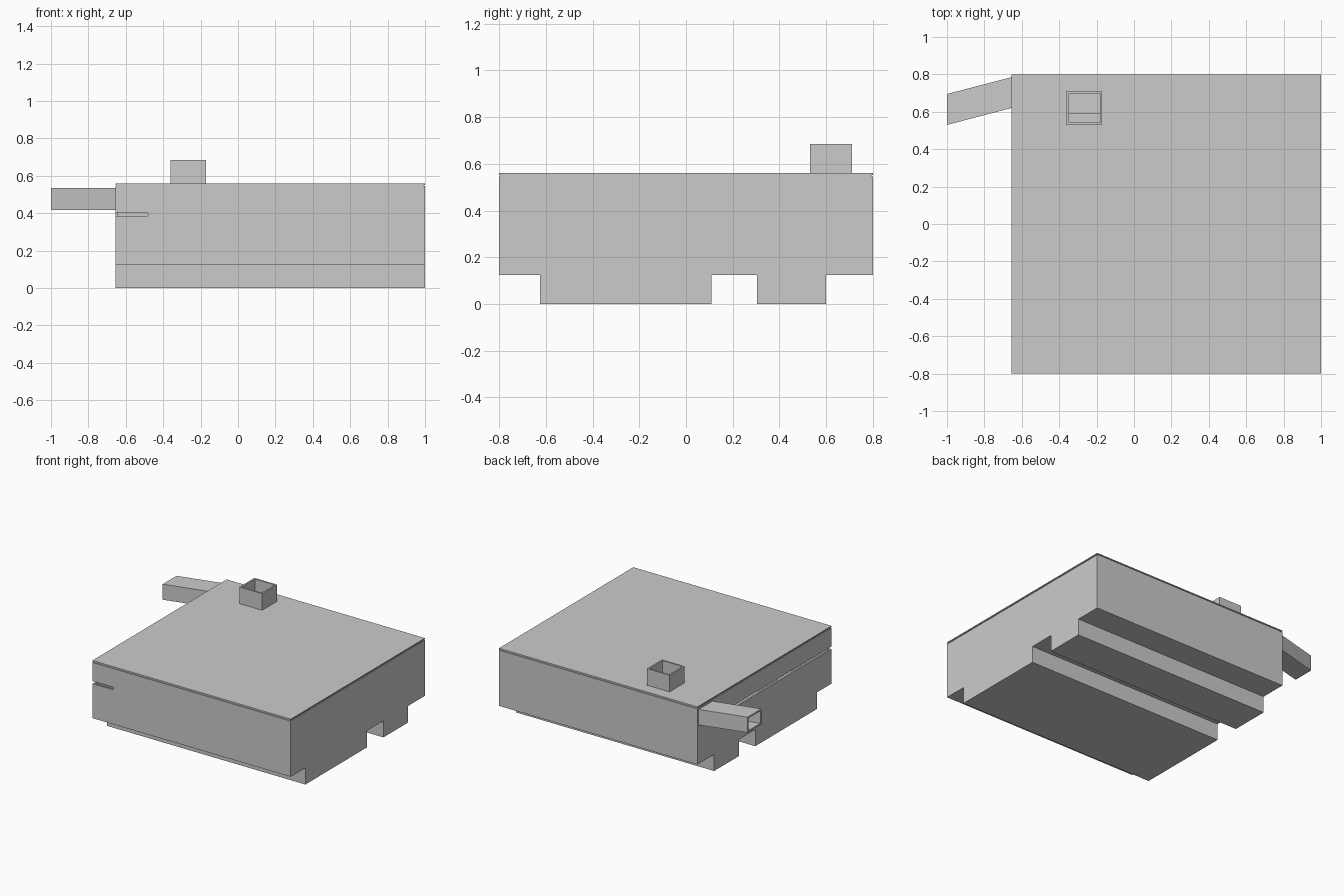
import bpy, bmesh, math
from mathutils import Vector

if "Cube" in bpy.data.objects:
    bpy.data.objects.remove(bpy.data.objects["Cube"])

T = 0.012                      # sheet thickness
X0, X1, Y = -0.655, 1.0, 0.8   # case extents


def new_object(name, bm):
    bmesh.ops.recalc_face_normals(bm, faces=bm.faces)
    me = bpy.data.meshes.new(name)
    bm.to_mesh(me)
    bm.free()
    ob = bpy.data.objects.new(name, me)
    bpy.context.collection.objects.link(ob)
    return ob


def prism(name, loop, offset):
    """Sweep a closed 3D loop by an offset vector into a solid."""
    bm = bmesh.new()
    a = [bm.verts.new(p) for p in loop]
    b = [bm.verts.new(Vector(p) + Vector(offset)) for p in loop]
    bm.faces.new(a)
    bm.faces.new(b)
    for i in range(len(a)):
        j = (i + 1) % len(a)
        bm.faces.new((a[i], a[j], b[j], b[i]))
    return new_object(name, bm)


def sleeve(name, rect, inset, offset):
    """Open-ended rectangular duct; rect and inset are 4-point loops."""
    bm = bmesh.new()
    off = Vector(offset)
    loops = [[bm.verts.new(p) for p in rect],
             [bm.verts.new(Vector(p) + off) for p in rect],
             [bm.verts.new(Vector(p) + off) for p in inset],
             [bm.verts.new(p) for p in inset]]
    for k in range(4):
        a, b = loops[k], loops[(k + 1) % 4]
        for i in range(4):
            j = (i + 1) % 4
            bm.faces.new((a[i], a[j], b[j], b[i]))
    return new_object(name, bm)


def rect_xy(x0, x1, y0, y1, z, d=0):
    return [(x0 + d, y0 + d, z), (x1 - d, y0 + d, z),
            (x1 - d, y1 - d, z), (x0 + d, y1 - d, z)]


def rect_yz(y0, y1, z0, z1, x, d=0):
    return [(x, y0 + d, z0 + d), (x, y1 - d, z0 + d),
            (x, y1 - d, z1 - d), (x, y0 + d, z1 - d)]


def apply_modifier(ob, mod):
    bpy.context.view_layer.objects.active = ob
    bpy.ops.object.modifier_apply(modifier=mod.name)


def cut(ob, cutter):
    m = ob.modifiers.new("cut", 'BOOLEAN')
    m.operation, m.solver, m.object = 'DIFFERENCE', 'EXACT', cutter
    cutter.hide_render = True
    apply_modifier(ob, m)
    bpy.data.objects.remove(cutter, do_unlink=True)


# Case: stepped profile with two runners, open top, sheet thickness
profile = [(-Y, .545), (-Y, .125), (-.625, .125), (-.625, 0), (.11, 0),
           (.11, .125), (.305, .125), (.305, 0), (.6, 0), (.6, .125),
           (Y, .125), (Y, .545)]
case = prism("case", [(X0, y, z) for y, z in profile], (X1 - X0, 0, 0))
bm = bmesh.new()
bm.from_mesh(case.data)
top = [f for f in bm.faces if all(v.co.z > .54 for v in f.verts)]
bmesh.ops.delete(bm, geom=top, context='FACES_ONLY')
bm.to_mesh(case.data)
bm.free()
solid = case.modifiers.new("sheet", 'SOLIDIFY')
solid.thickness, solid.offset = T, -1
solid.use_even_offset = True
solid.use_quality_normals = True
apply_modifier(case, solid)

# Round-ended slot through the front and left walls
r, zc = .01, .395
arc = [(-.49 + r * math.cos(a), -.9, zc + r * math.sin(a))
       for a in (math.pi * (i / 8 - .5) for i in range(9))]
cut(case, prism("slot_cutter", arc + [(-.75, -.9, zc + r), (-.75, -.9, zc - r)],
                (0, 1.6, 0)))

# Slanted side duct opening into the case
d0 = (.53, .695, .418, .535, -1.0)
run = (1.0 + X0, .09, 0)
sleeve("side_duct", rect_yz(*d0), rect_yz(*d0, T), run)
cut(case, prism("side_cutter", rect_yz(.62, .785, .418, .535, -.7, T), (.1, 0, 0)))

# Lid plate with a hole, over a recessed lip
lid = prism("lid", rect_xy(X0, X1, -Y, Y, .552), (0, 0, .008))
ch = (-.36, -.17, .53, .71)
cut(lid, prism("hole_cutter", rect_xy(*ch, .5, T), (0, 0, .1)))
lip = (X0 + .006, X1 - .006, -Y + .006, Y - .006, .545)
sleeve("lid_lip", rect_xy(*lip), rect_xy(*lip, .006), (0, 0, .007))

# Top duct
sleeve("top_duct", rect_xy(*ch, .545), rect_xy(*ch, .545, T), (0, 0, .14))
